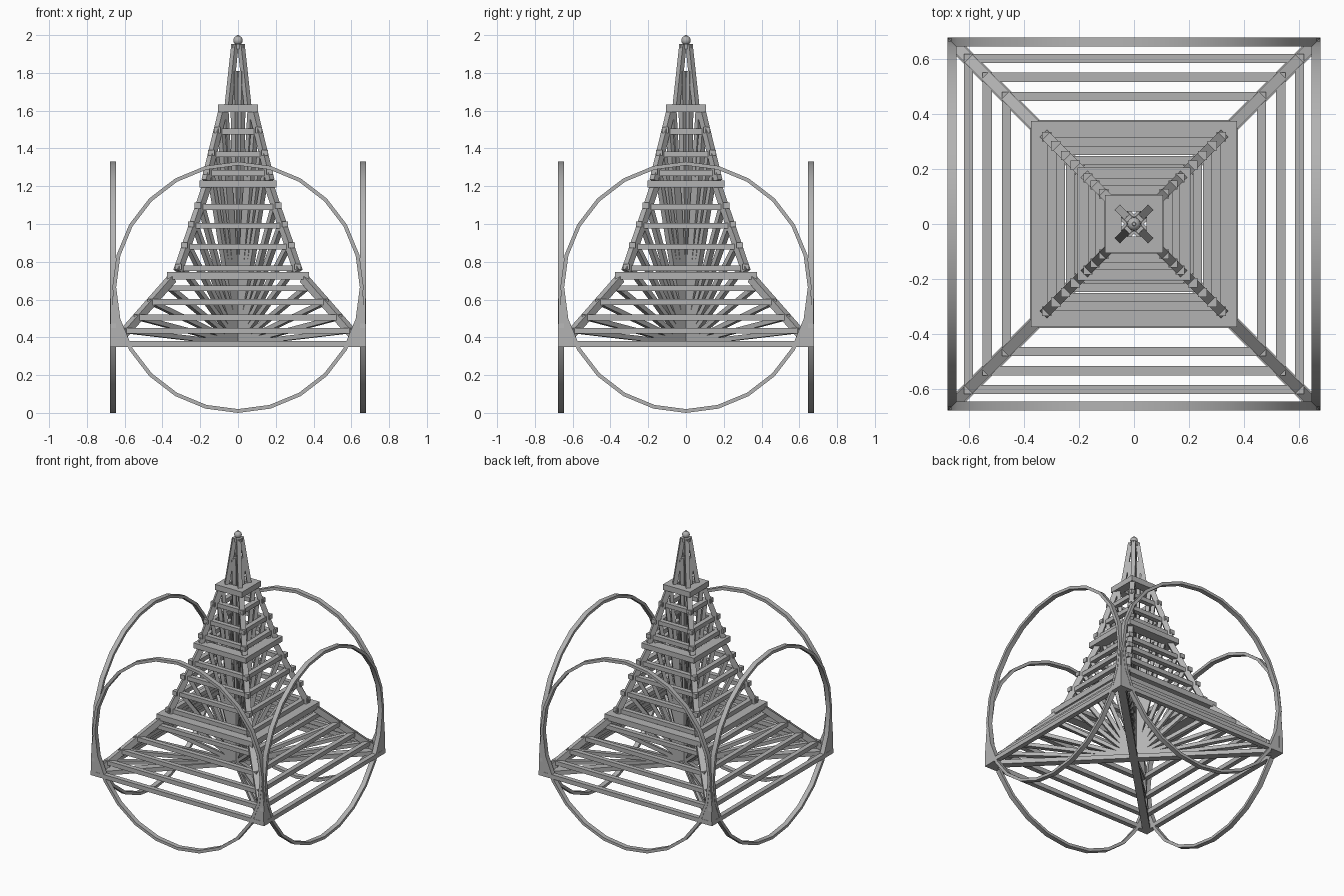
import bpy, bmesh, math
from mathutils import Vector, Matrix

cube = bpy.data.objects.get("Cube")
if cube:
    bpy.data.objects.remove(cube, do_unlink=True)

grey = bpy.data.materials.new("stone_grey")
grey.use_nodes = True
grey.diffuse_color = (0.45, 0.45, 0.45, 1)
grey.node_tree.nodes["Principled BSDF"].inputs["Base Color"].default_value = grey.diffuse_color


def finish(name, bm, smooth=False):
    bmesh.ops.recalc_face_normals(bm, faces=bm.faces[:])
    mesh = bpy.data.meshes.new(name)
    bm.to_mesh(mesh)
    bm.free()
    mesh.materials.append(grey)
    ob = bpy.data.objects.new(name, mesh)
    bpy.context.collection.objects.link(ob)
    if smooth:
        bpy.ops.object.select_all(action='DESELECT')
        ob.select_set(True)
        bpy.context.view_layer.objects.active = ob
        bpy.ops.object.shade_smooth_by_angle()
    return ob


def hoop(bm, inner, outer, low, high, steps, phase, matrix=Matrix()):
    """Rectangular section swept around z in a closed loop."""
    section = [(inner, low), (outer, low), (outer, high), (inner, high)]
    loops = []
    for i in range(steps):
        a = phase + math.tau * i / steps
        loops.append([bm.verts.new(matrix @ Vector((r * math.cos(a), r * math.sin(a), z)))
                      for r, z in section])
    for i in range(steps):
        p, q = loops[i], loops[(i + 1) % steps]
        for k in range(4):
            m = (k + 1) % 4
            bm.faces.new((p[k], p[m], q[m], q[k]))


def square_frame(bm, half, width, low, high):
    s = math.sqrt(2)
    hoop(bm, (half - width) * s, half * s, low, high, 4, math.pi / 4)


def beam(bm, a, b, width, depth):
    """Straight bar from a to b, its width kept level."""
    a, b = Vector(a), Vector(b)
    d = (b - a).normalized()
    side = d.cross(Vector((0, 0, 1))).normalized()
    up = side.cross(d)
    rot = Matrix((side, up, d)).transposed().to_4x4()
    size = Matrix.Diagonal((width, depth, (b - a).length, 1))
    bmesh.ops.create_cube(bm, size=1, matrix=Matrix.Translation((a + b) / 2) @ rot @ size)


def block(bm, x, y, z, w, h):
    bmesh.ops.create_cube(bm, size=1, matrix=Matrix.Translation((x, y, z))
                          @ Matrix.Diagonal((w, w, h, 1)))


corners = [(1, 1), (-1, 1), (-1, -1), (1, -1)]
BASE = 0.365

# Base: square frame and crossed diagonal beams
bm = bmesh.new()
square_frame(bm, 0.678, 0.033, 0.35, 0.38)
finish("base_frame", bm)
bm = bmesh.new()
for sx, sy in corners:
    beam(bm, (0, 0, BASE), (0.655 * sx, 0.655 * sy, BASE), 0.05, 0.03)
finish("base_cross_beams", bm)

# Tiers: name, post foot, post head, post size, rails (half width, middle height)
tiers = [
    ("lower", (0.645, 0.375), (0.35, 0.71), 0.04,
     [(0.618, 0.435), (0.55, 0.505), (0.48, 0.587), (0.378, 0.66)]),
    ("middle", (0.318, 0.75), (0.165, 1.2), 0.036,
     [(0.315, 0.765), (0.283, 0.88), (0.247, 0.99), (0.212, 1.09)]),
    ("upper", (0.17, 1.23), (0.08, 1.6), 0.034,
     [(0.165, 1.27), (0.14, 1.37), (0.108, 1.49)]),
]
for name, foot, head, size, rails in tiers:
    posts, bars, struts = bmesh.new(), bmesh.new(), bmesh.new()
    for half, z in rails:
        square_frame(bars, half, 0.033, z - 0.015, z + 0.015)
    for sx, sy in corners:
        beam(posts, (foot[0] * sx, foot[0] * sy, foot[1]),
             (head[0] * sx, head[0] * sy, head[1]), size, size)
        for half, z in rails:
            # Strut fanning out from the middle of the base to the rail corner
            k = half - 0.02
            beam(struts, (0, 0, BASE), (k * sx, k * sy, z), 0.032, 0.025)
            if name != "lower":
                # Small step on the post at the rail corner
                k = half + 0.002
                block(posts, k * sx, k * sy, z + 0.008, 0.034, 0.03)
    finish(name + "_posts", posts)
    finish(name + "_rails", bars)
    finish(name + "_struts", struts)

# Platforms between the tiers
for name, half, width, low, high in [("lower", 0.375, 0.065, 0.707, 0.747),
                                     ("middle", 0.205, 0.07, 1.193, 1.23),
                                     ("upper", 0.105, 0.06, 1.593, 1.632)]:
    bm = bmesh.new()
    square_frame(bm, half, width, low, high)
    finish(name + "_platform", bm)

# Spire: four leaning posts, long inner struts, cap and finial
bm = bmesh.new()
for sx, sy in corners:
    beam(bm, (0.052 * sx, 0.052 * sy, 1.62), (0.016 * sx, 0.016 * sy, 1.95), 0.028, 0.028)
finish("spire_posts", bm)
bm = bmesh.new()
for sx, sy in corners:
    for k, z in [(0.07, 1.6), (0.022, 1.81)]:
        beam(bm, (0, 0, BASE), (k * sx, k * sy, z), 0.032, 0.025)
block(bm, 0, 0, 1.72, 0.034, 0.18)
finish("spire_struts", bm)
bm = bmesh.new()
block(bm, 0, 0, 1.94, 0.056, 0.025)
finish("spire_cap", bm)
bm = bmesh.new()
bmesh.ops.create_uvsphere(bm, u_segments=12, v_segments=8, radius=0.025,
                          matrix=Matrix.Translation((0, 0, 1.972)))
bmesh.ops.create_cone(bm, cap_ends=True, segments=12, radius1=0.012, radius2=0.006,
                      depth=0.014, matrix=Matrix.Translation((0, 0, 1.993)))
finish("finial", bm, True)

# Big rings on the four sides, with gussets joining them at the corners
R = 0.665
for i, side in enumerate(["front", "left", "back", "right"]):
    turn = Matrix.Rotation(i * math.pi / 2, 4, 'Z')
    stand = turn @ Matrix.Translation((0, 0, R)) @ Matrix.Rotation(math.pi / 2, 4, 'X')
    bm = bmesh.new()
    hoop(bm, R - 0.02, R, 0.645, 0.678, 24, 0, stand)
    finish(side + "_ring", bm, True)

    bm = bmesh.new()
    arc = [(0.652 * math.cos(a), R - 0.652 * math.sin(a))
           for a in (math.radians(d) for d in (4, 10, 15, 22, 28))]
    outline = arc + [(0.575, 0.35), (0.678, 0.35), (0.678, 0.45), (0.664, 0.62)]
    for s in (1, -1):
        face = bm.faces.new([bm.verts.new(turn @ Vector((s * x, -0.676, z))) for x, z in outline])
        grown = bmesh.ops.extrude_face_region(bm, geom=[face])["geom"]
        bmesh.ops.translate(bm, vec=turn.to_3x3() @ Vector((0, 0.029, 0)),
                            verts=[v for v in grown if isinstance(v, bmesh.types.BMVert)])
    finish(side + "_gussets", bm)
